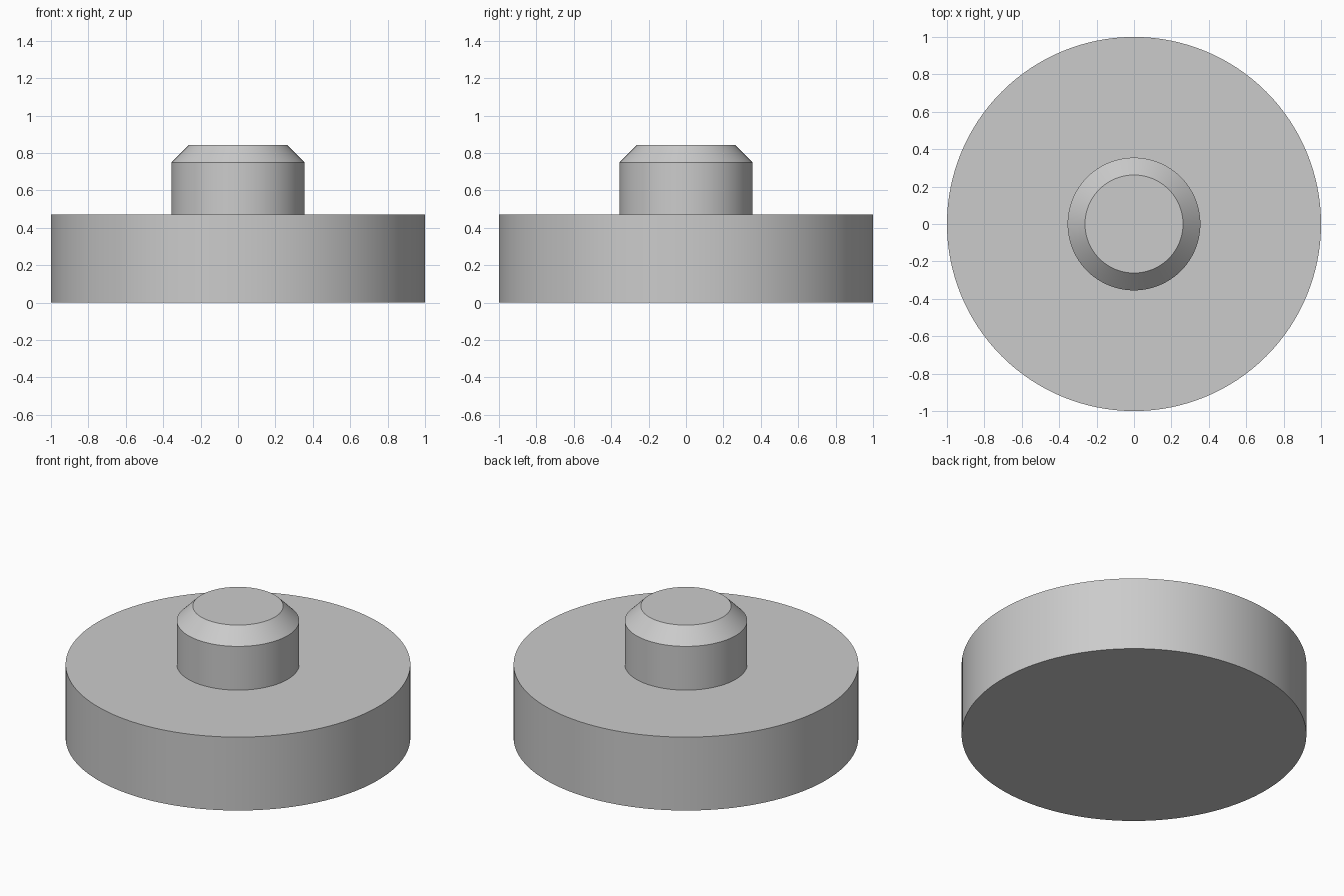
import bpy
import bmesh
import math
from mathutils import Matrix

SIDES = 128

cube = bpy.data.objects.get("Cube")
if cube:
    bpy.data.objects.remove(cube, do_unlink=True)

# Single plain grey material
grey = bpy.data.materials.new("light_grey")
grey.use_nodes = True
colour = (0.6, 0.6, 0.6, 1)
grey.diffuse_color = colour
grey.node_tree.nodes["Principled BSDF"].inputs["Base Color"].default_value = colour


def turned_part(name, profile):
    """Spin a (radius, height) outline around the z axis into a closed solid."""
    bm = bmesh.new()
    verts = [bm.verts.new((r, 0, z)) for r, z in profile]
    edges = [bm.edges.new(pair) for pair in zip(verts, verts[1:])]
    bmesh.ops.spin(bm, geom=verts + edges, cent=(0, 0, 0), axis=(0, 0, 1),
                   angle=math.tau, steps=SIDES, use_merge=True)
    bmesh.ops.remove_doubles(bm, verts=bm.verts, dist=0.0001)
    bmesh.ops.holes_fill(bm, edges=[e for e in bm.edges if e.is_boundary], sides=0)
    bmesh.ops.recalc_face_normals(bm, faces=bm.faces)
    mesh = bpy.data.meshes.new(name)
    bm.to_mesh(mesh)
    bm.free()
    mesh.materials.append(grey)
    obj = bpy.data.objects.new(name, mesh)
    bpy.context.collection.objects.link(obj)
    bpy.ops.object.select_all(action="DESELECT")
    obj.select_set(True)
    bpy.context.view_layer.objects.active = obj
    bpy.ops.object.shade_smooth_by_angle(angle=math.radians(30))
    return obj


# Broad disc, and the chamfered peg standing on it, in one turned solid
turned_part("disc_with_peg", [(1, 0), (1, 0.47), (0.355, 0.47),
                              (0.355, 0.75), (0.262, 0.843)])
